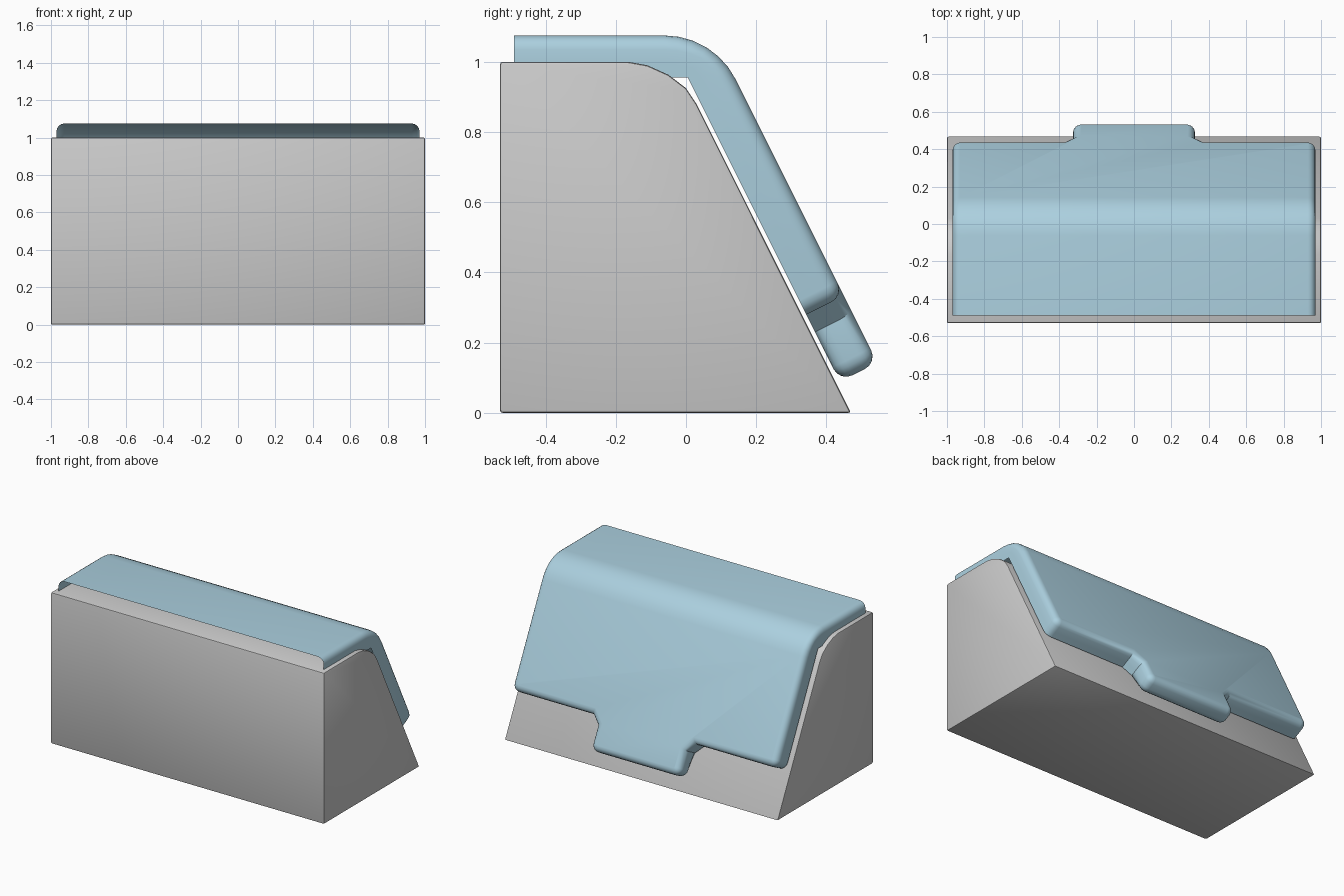
import bpy, bmesh, math
from mathutils import Vector

old = bpy.data.objects.get("Cube")
if old:
    bpy.data.objects.remove(old)


def material(name, rgb):
    m = bpy.data.materials.new(name)
    m.use_nodes = True
    m.diffuse_color = (*rgb, 1)
    m.node_tree.nodes["Principled BSDF"].inputs["Base Color"].default_value = (*rgb, 1)
    return m


def make_object(name, bm, mat):
    mesh = bpy.data.meshes.new(name)
    bm.to_mesh(mesh)
    bm.free()
    ob = bpy.data.objects.new(name, mesh)
    bpy.context.collection.objects.link(ob)
    mesh.materials.append(mat)
    bpy.ops.object.select_all(action='DESELECT')
    bpy.context.view_layer.objects.active = ob
    ob.select_set(True)
    bpy.ops.object.shade_smooth_by_angle(angle=math.radians(35))
    return ob


grey = material("light grey", (0.6, 0.6, 0.6))
blue = material("pale blue", (0.41, 0.63, 0.74))

# Wedge-shaped base: side profile extruded across the width
profile = [(-0.53, 0), (0.47, 0), (0.03, 0.88), (0, 0.925),
           (-0.05, 0.963), (-0.11, 0.99), (-0.165, 1), (-0.53, 1)]
bm = bmesh.new()
side = bm.faces.new([bm.verts.new((-1, y, z)) for y, z in profile])
ext = bmesh.ops.extrude_face_region(bm, geom=[side])
bmesh.ops.translate(bm, vec=(2, 0, 0),
                    verts=[v for v in ext["geom"] if isinstance(v, bmesh.types.BMVert)])
bmesh.ops.recalc_face_normals(bm, faces=bm.faces)
sharp = [e for e in bm.edges if e.calc_face_angle(0) > math.radians(30)]
bmesh.ops.bevel(bm, geom=sharp, offset=0.008, segments=2, profile=0.5, affect='EDGES')
make_object("base", bm, grey)

# Cover: an open shell, laid out flat as (x, s) and bent over the base.
# s runs along the lower rim, t is the height above it.
DEPTH, BEND, FOLD, ROUND = 0.12, 0.066, math.atan(2), 0.04
CORNER = Vector((0.005, 0.955))
ARC_R = 0.14 / math.tan(FOLD / 2)
ARC_C = Vector((-0.061, CORNER.y + DEPTH - ARC_R))
down = Vector((math.cos(FOLD), -math.sin(FOLD)))
out = Vector((math.sin(FOLD), math.cos(FOLD)))


def bent(x, s, t):
    rim = CORNER + (down if s > 0 else Vector((1, 0))) * s
    if s <= -BEND:
        top = rim + Vector((0, DEPTH))
    elif s >= BEND:
        top = rim + out * DEPTH
    else:
        a = FOLD * (s + BEND) / (2 * BEND)
        top = ARC_C + Vector((math.sin(a), math.cos(a))) * ARC_R
    p = rim.lerp(top, t / DEPTH)
    return (x, p.x, p.y)


def rounded(x, s, r=0.045, n=4):
    "Rounded outer corner of the flat outline."
    angles = [math.pi / 2 * i / n for i in range(n + 1)]
    return [Vector((x - r + r * math.cos(a), s - r + r * math.sin(a))) for a in angles]


stations = [-0.495] + [-BEND + 2 * BEND * i / 6 for i in range(7)]
half = [Vector((0.97, s)) for s in stations]
half += rounded(0.97, 0.755)
half += [Vector((0.377, 0.755)), Vector((0.326, 0.81))]
half += rounded(0.326, 0.968)
outline = half + [Vector((-p.x, p.y)) for p in reversed(half)]


def inset(i, d):
    "Outline point i moved inward by d along its mitre."
    p = outline[i]
    if i in (0, len(outline) - 1):
        return Vector((p.x - math.copysign(d, p.x), p.y))
    a, b = (p - outline[i - 1]).normalized(), (outline[i + 1] - p).normalized()
    na, nb = Vector((-a.y, a.x)), Vector((-b.y, b.x))
    return p + (na + nb) * (d / (1 + na.dot(nb)))


# Wall layers: the tab end curls under, the upper edge rolls over
arc = [math.pi / 2 * i / 4 for i in range(5)]
layers = [(ROUND * (1 - math.sin(a)), ROUND * (1 - math.cos(a)), True) for a in arc]
layers += [(ROUND * (1 - math.cos(a)), DEPTH - ROUND + ROUND * math.sin(a), False) for a in arc]

bm = bmesh.new()
rings = []
for d, t, tab_only in layers:
    ring = []
    for i, p in enumerate(outline):
        q = inset(i, 0 if tab_only and p.y < 0.9 else d)
        ring.append(bm.verts.new(bent(q.x, q.y, t)))
    rings.append(ring)
count = len(outline)
for lo, hi in zip(rings, rings[1:]):
    for i in range(count - 1):
        bm.faces.new((lo[i], lo[i + 1], hi[i + 1], hi[i]))

# Outer skin: strips over the bend, then one flat sloping face
top = rings[-1]
last = len(stations) - 1
for i in range(last):
    bm.faces.new((top[i], top[i + 1], top[count - 2 - i], top[count - 1 - i]))
bm.faces.new(top[last:count - last])
bmesh.ops.recalc_face_normals(bm, faces=bm.faces)
bm.normal_update()
if max(bm.faces, key=lambda f: f.calc_center_median().z).normal.z < 0:
    bmesh.ops.reverse_faces(bm, faces=bm.faces)
make_object("cover", bm, blue)
